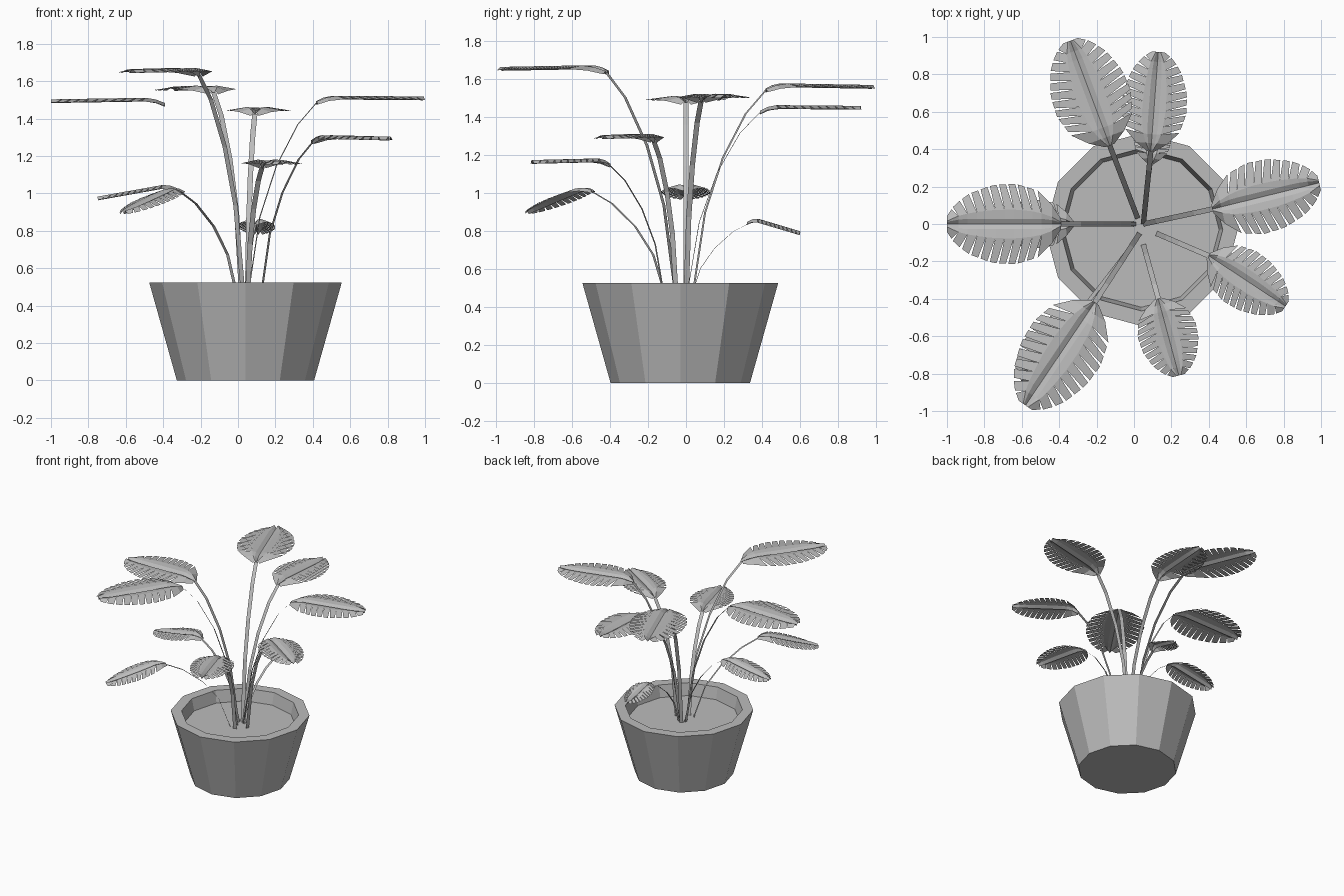
import bpy, bmesh
from math import pi, cos, sin
from mathutils import Vector

cube = bpy.data.objects.get("Cube")
if cube:
    bpy.data.objects.remove(cube)

grey = bpy.data.materials.new("plain grey")
grey.use_nodes = True
grey.diffuse_color = (0.5, 0.5, 0.5, 1)
grey.node_tree.nodes["Principled BSDF"].inputs["Base Color"].default_value = (0.5, 0.5, 0.5, 1)

UP = Vector((0, 0, 1))
SOIL_Z = 0.43


def finish(bm, name):
    bmesh.ops.remove_doubles(bm, verts=bm.verts, dist=0.0005)
    mesh = bpy.data.meshes.new(name)
    bm.to_mesh(mesh)
    bm.free()
    mesh.materials.append(grey)
    obj = bpy.data.objects.new(name, mesh)
    bpy.context.collection.objects.link(obj)


def interp(points, t):
    for (a, va), (b, vb) in zip(points, points[1:]):
        if t <= b:
            return va + (vb - va) * (t - a) / (b - a)
    return points[-1][1]


# Pot with rim, inner wall and soil, turned from one profile
def make_pot(sides=12):
    bm = bmesh.new()
    rings = []
    for r, z in [(0.367, 0), (0.515, 0.525), (0.435, 0.525), (0.415, SOIL_Z)]:
        rings.append([bm.verts.new((0.04 + r * sin(2 * pi * i / sides),
                                    -0.03 - r * cos(2 * pi * i / sides), z))
                      for i in range(sides)])
    for low, high in zip(rings, rings[1:]):
        for i in range(sides):
            j = (i + 1) % sides
            bm.faces.new((low[i], low[j], high[j], high[i]))
    bm.faces.new(rings[0][::-1])
    bm.faces.new(rings[-1])
    finish(bm, "pot")


OUTLINE = [(0, 0.12), (0.08, 0.48), (0.2, 0.83), (0.4, 1), (0.6, 0.97),
           (0.8, 0.76), (0.93, 0.5), (1, 0.2)]
FIRST, LAST, FINGERS, SLANT = 0.17, 0.9, 9, 0.06


# Slotted leaf: grooved midrib, solid inner blade, separate fingers along the edge
def make_leaf(name, base, tip, half):
    bm = bmesh.new()
    along = tip - base
    side = UP.cross(along).normalized()
    normal = along.cross(side).normalized()

    def point(t, u, lift):
        droop = -0.03 * max(0, 1 - t / 0.12)
        return base + along * t + side * u + normal * (lift + droop)

    def rib(t, s):
        return point(t, s * min(0.028, 0.15 * half * interp(OUTLINE, t) + 0.005), 0.004)

    def inner(t, s):
        return point(t, s * 0.36 * half * interp(OUTLINE, t), 0.008)

    def edge(t, s):
        return point(t, s * half * interp(OUTLINE, t), -0.01)

    def face(points, s):
        verts = [bm.verts.new(p) for p in points]
        bm.faces.new(verts if s > 0 else verts[::-1])

    pitch = (LAST - FIRST) / FINGERS
    rows = [0, 0.08] + [FIRST + pitch * i for i in range(FINGERS + 1)] + [1]
    for s in (1, -1):
        for a, b in zip(rows, rows[1:]):
            face((point(a, 0, -0.012), point(b, 0, -0.012), rib(b, s), rib(a, s)), s)
            face((rib(a, s), rib(b, s), inner(b, s), inner(a, s)), s)
            if b <= FIRST + 0.001:
                # solid base
                c = b + SLANT * (b > 0.1)
                face((inner(a, s), inner(b, s), edge(c - pitch * 0.3 * (b > 0.1), s), edge(a, s)), s)
            elif b < 1:
                # finger
                face((inner(a, s), inner(b, s),
                      edge(b + SLANT - pitch * 0.14, s), edge(a + SLANT + pitch * 0.14, s)), s)
            else:
                # solid tip
                face((inner(a, s), inner(b, s), edge(b, s), edge(a + SLANT, s)), s)
    finish(bm, name)


# Flat ribbon stem arching from the soil to the leaf
ARCH = [(0, 0), (0.18, 0.42), (0.42, 0.68), (0.73, 0.89), (1, 1)]


def make_stem(name, root, base, width):
    bm = bmesh.new()
    start = Vector((root[0], root[1], SOIL_Z))
    reach = base - UP * 0.03 - start
    side = UP.cross(reach).normalized() * width / 2
    pairs = []
    for h, v in ARCH:
        p = start + Vector((reach.x * h, reach.y * h, reach.z * v))
        pairs.append((bm.verts.new(p - side), bm.verts.new(p + side)))
    for (a, b), (c, d) in zip(pairs, pairs[1:]):
        bm.faces.new((a, c, d, b))
    finish(bm, name)


# name: stem root, leaf base, leaf tip, half width
PLANTS = {
    "right": ((0.0, 0.0), (-0.39, 0, 1.505), (-1.0, 0, 1.495), 0.215),
    "back_right": ((0.02, 0.03), (-0.13, 0.42, 1.57), (-0.34, 0.98, 1.56), 0.21),
    "back": ((0.05, 0.0), (0.09, 0.39, 1.455), (0.13, 0.92, 1.45), 0.175),
    "left": ((0.05, 0.0), (0.42, 0.08, 1.515), (0.99, 0.22, 1.51), 0.195),
    "front_left": ((0.12, -0.05), (0.4, -0.17, 1.305), (0.81, -0.44, 1.295), 0.16),
    "front": ((0.05, -0.11), (0.13, -0.4, 1.175), (0.24, -0.81, 1.165), 0.16),
    "front_right": ((0.03, -0.05), (-0.21, -0.42, 1.665), (-0.58, -0.97, 1.655), 0.215),
    "low_front_right": ((0.0, -0.1), (-0.31, -0.5, 1.04), (-0.61, -0.83, 0.9), 0.13),
    "low_right": ((0.01, 0.0), (-0.33, 0, 1.05), (-0.75, 0, 0.975), 0.13),
    "low_back": ((0.05, 0.02), (0.09, 0.33, 0.87), (0.11, 0.6, 0.79), 0.1),
}

make_pot()
for label, (root, base, tip, half) in PLANTS.items():
    make_stem(label + "_stem", root, Vector(base), 0.028 if half > 0.14 else 0.02)
    make_leaf(label + "_leaf", Vector(base), Vector(tip), half)
